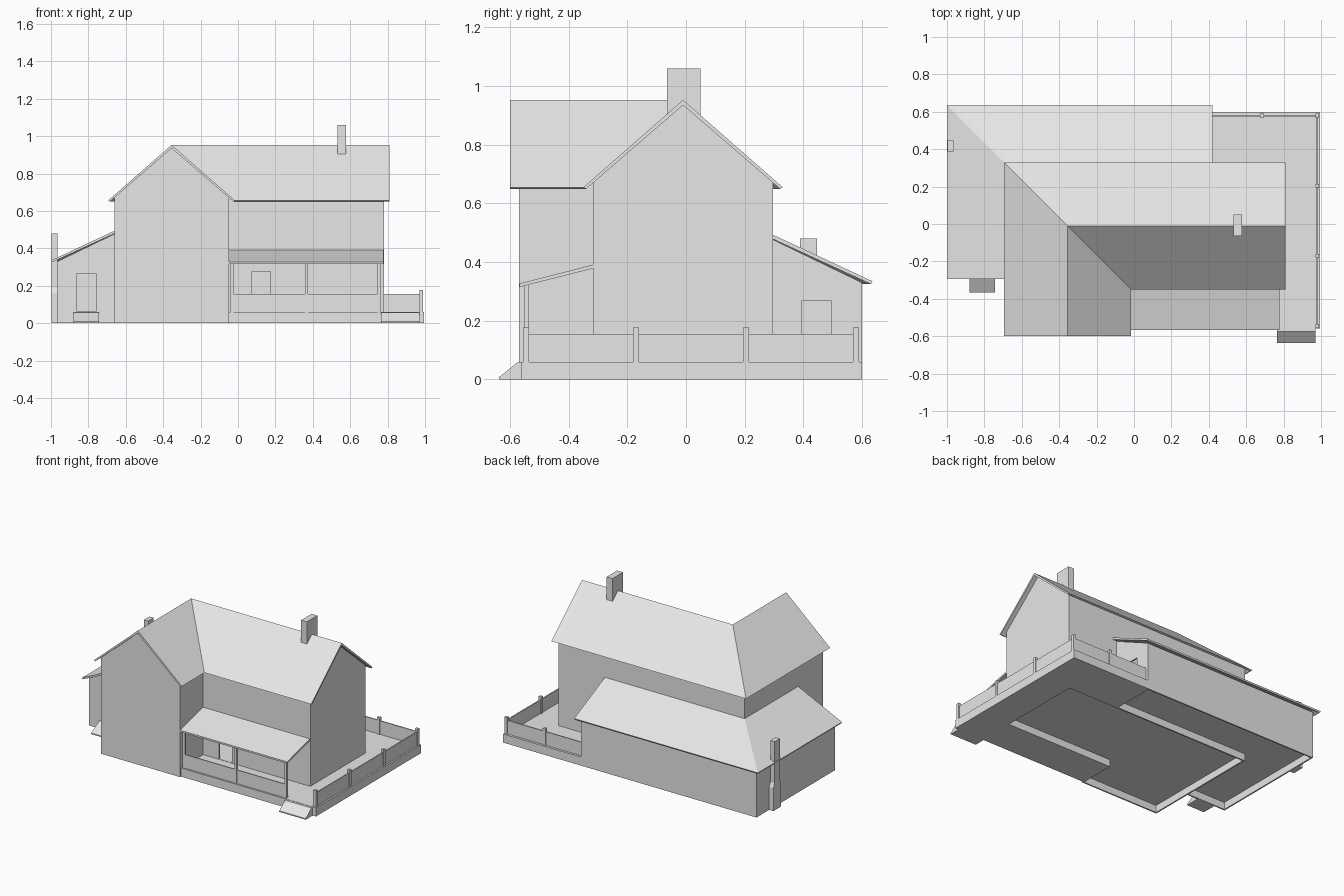
import bpy, bmesh

cube = bpy.data.objects.get("Cube")
if cube:
    bpy.data.objects.remove(cube, do_unlink=True)

grey = bpy.data.materials.new("plain_grey")
grey.use_nodes = True
grey.diffuse_color = (0.8, 0.8, 0.8, 1)
for node in grey.node_tree.nodes:
    if node.type == 'BSDF_PRINCIPLED':
        node.inputs["Base Color"].default_value = (0.8, 0.8, 0.8, 1)

RIDGE_X, RIDGE_Y = -0.355, -0.01


def loft(name, rings):
    """Closed solid skinned over matching rings of points."""
    bm = bmesh.new()
    loops = [[bm.verts.new(p) for p in ring] for ring in rings]
    n = len(rings[0])
    for a, b in zip(loops, loops[1:]):
        for i in range(n):
            j = (i + 1) % n
            bm.faces.new((a[i], a[j], b[j], b[i]))
    bm.faces.new(loops[0])
    bm.faces.new(loops[-1])
    bmesh.ops.recalc_face_normals(bm, faces=bm.faces)
    mesh = bpy.data.meshes.new(name)
    bm.to_mesh(mesh)
    bm.free()
    mesh.materials.append(grey)
    obj = bpy.data.objects.new(name, mesh)
    bpy.context.collection.objects.link(obj)
    return obj


def l_sweep(name, profile, x_end, y_end):
    """Sweep an (offset, height) profile round the mitred corner of the L plan."""
    return loft(name, [
        [(x_end, RIDGE_Y + d, z) for d, z in profile],
        [(RIDGE_X - d, RIDGE_Y + d, z) for d, z in profile],
        [(RIDGE_X - d, y_end, z) for d, z in profile]])


def along_x(name, profile, x0, x1):
    return loft(name, [[(x, y, z) for y, z in profile] for x in (x0, x1)])


def box(name, x0, x1, y0, y1, z0, z1):
    return along_x(name, [(y0, z0), (y1, z0), (y1, z1), (y0, z1)], x0, x1)


def cut(obj, cutters):
    for c in cutters:
        c.hide_render = True
        mod = obj.modifiers.new("cut", 'BOOLEAN')
        mod.operation, mod.solver, mod.object = 'DIFFERENCE', 'EXACT', c
    bpy.context.view_layer.update()
    graph = bpy.context.evaluated_depsgraph_get()
    mesh = bpy.data.meshes.new_from_object(obj.evaluated_get(graph))
    obj.modifiers.clear()
    obj.data = mesh
    for c in cutters:
        bpy.data.objects.remove(c, do_unlink=True)


def rect(d0, d1, z0, z1):
    return [(d0, z0), (d1, z0), (d1, z1), (d0, z1)]


# Main house: hollow gabled L with a raised floor and a porch door
W, T, FLOOR = 0.306, 0.01, 0.06
house = l_sweep("house_walls", [(-W, 0), (W, 0), (W, 0.672), (0, 0.938), (-W, 0.672)], 0.78, -0.57)
w = W - T
cut(house, [
    l_sweep("room", [(-w, FLOOR), (w, FLOOR), (w, 0.665), (0, 0.92), (-w, 0.665)], 0.77, -0.56),
    l_sweep("underfloor", rect(-w, w, -0.1, 0.05), 0.77, -0.56),
    box("doorway", 0.075, 0.175, -0.4, -0.25, FLOOR + 0.002, 0.275)])

# Main roof: thin mitred slab
l_sweep("main_roof", [(-0.34, 0.655), (0, 0.953), (0.34, 0.655),
                      (0.33, 0.65), (0, 0.935), (-0.33, 0.65)], 0.81, -0.6)

# Lower wing wrapping the back and the side, with its roof and two doors
wing = l_sweep("lower_wing_walls", [(0.3, 0), (0.61, 0), (0.61, 0.33), (0.3, 0.48)], 0.39, -0.265)
cut(wing, [
    l_sweep("room", [(0.28, FLOOR), (0.6, FLOOR), (0.6, 0.325), (0.28, 0.48)], 0.38, -0.255),
    l_sweep("underfloor", rect(0.28, 0.6, -0.1, 0.05), 0.38, -0.255),
    box("side_door", 0.3, 0.45, 0.395, 0.495, FLOOR + 0.002, 0.27),
    box("front_door", -0.86, -0.76, -0.35, -0.2, FLOOR + 0.002, 0.265)])
l_sweep("lower_roof", [(0.303, 0.495), (0.645, 0.335), (0.64, 0.325), (0.303, 0.48)], 0.42, -0.295)

# Chimneys
box("ridge_chimney", 0.533, 0.578, -0.065, 0.05, 0.88, 1.06)
along_x("side_chimney", [(0.375, 0), (0.46, 0), (0.46, 0.16), (0.447, 0.19), (0.447, 0.48),
                         (0.388, 0.48), (0.388, 0.19), (0.375, 0.16)], -0.998, -0.965)

# Deck round the front, side and back
plan = [(-0.05, -0.56), (0.995, -0.56), (0.995, 0.6), (0.388, 0.6),
        (0.388, 0.293), (0.777, 0.293), (0.777, -0.313), (-0.05, -0.313)]
loft("deck", [[(x, y, z) for x, y in plan] for z in (0, FLOOR)])

# Covered front porch
along_x("porch_roof", [(-0.314, 0.392), (-0.568, 0.327), (-0.568, 0.315), (-0.314, 0.379)], -0.052, 0.778)
porch_x = (-0.033, 0.367, 0.753)
for x in porch_x:
    box("porch_post", x - 0.008, x + 0.008, -0.552, -0.536, FLOOR, 0.33)
for a, b in zip(porch_x, porch_x[1:]):
    box("porch_panel", a, b, -0.548, -0.54, FLOOR, 0.155)

# Low deck railing
box("side_railing", 0.976, 0.984, -0.545, 0.584, FLOOR, 0.155)
box("back_railing", 0.39, 0.984, 0.576, 0.584, FLOOR, 0.155)
for x, y in [(0.98, -0.545), (0.98, -0.17), (0.98, 0.205), (0.98, 0.58), (0.685, 0.58)]:
    box("railing_post", x - 0.01, x + 0.01, y - 0.01, y + 0.01, FLOOR, 0.177)

# Entry ramps
for name, x0, x1, y, run in [("deck_ramp", 0.765, 0.97, -0.56, 0.077),
                             ("side_ramp", -0.88, -0.742, -0.265, 0.1)]:
    along_x(name, [(y, 0), (y - run, 0), (y - run, 0.008), (y - 0.015, 0.058), (y, 0.058)], x0, x1)
